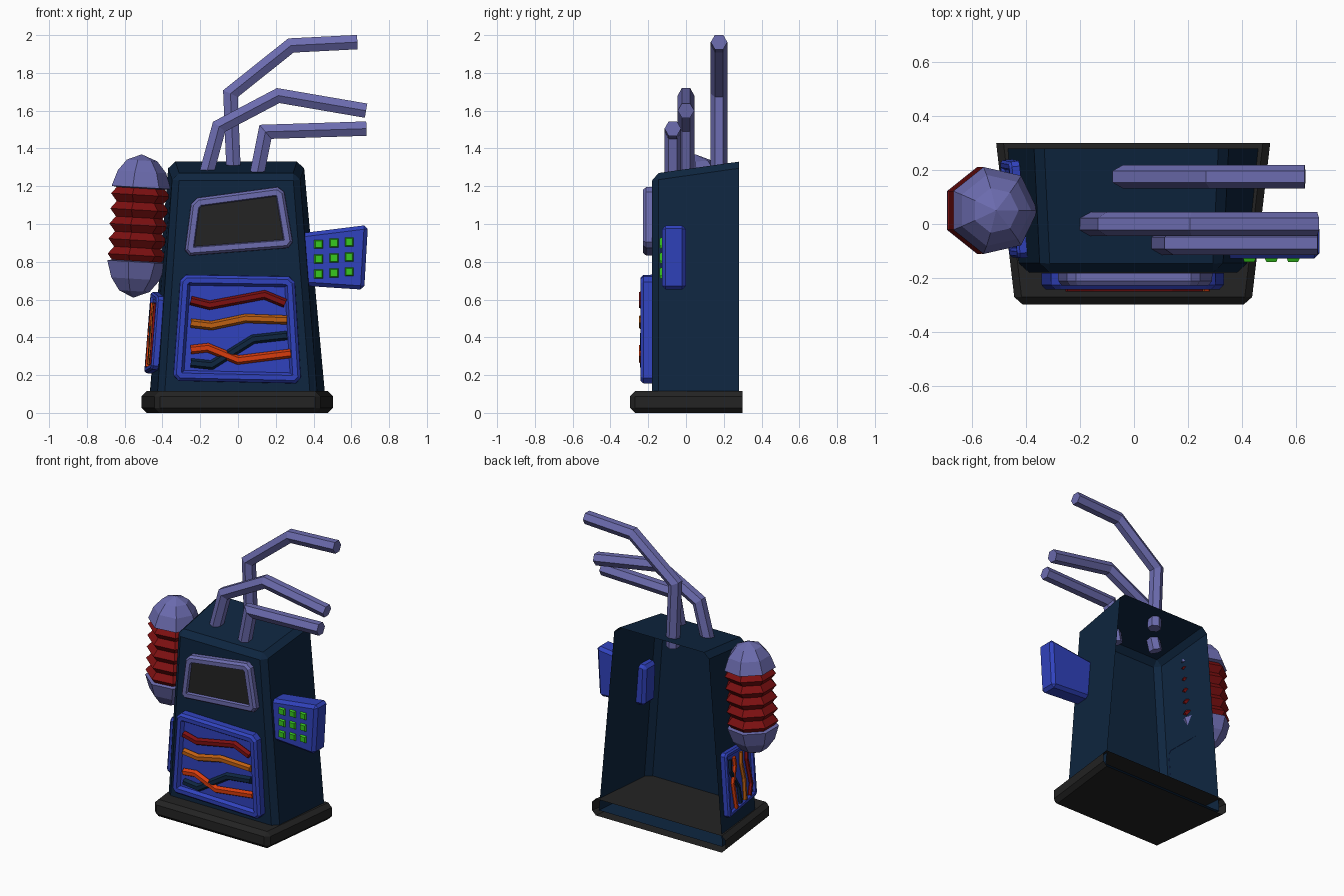
import bpy, bmesh, math
from mathutils import Matrix, Vector

if "Cube" in bpy.data.objects:
    bpy.data.objects.remove(bpy.data.objects["Cube"])


def material(name, r, g, b):
    m = bpy.data.materials.new(name)
    m.use_nodes = True
    m.diffuse_color = (r, g, b, 1)
    m.node_tree.nodes["Principled BSDF"].inputs["Base Color"].default_value = (r, g, b, 1)
    return m


NAVY = material("navy", .0044, .019, .051)
BLACK = material("charcoal", .017, .017, .017)
LILAC = material("periwinkle", .15, .15, .43)
BLUE = material("blue", .03, .055, .51)
RED = material("dark red", .205, .005, .0055)
ORANGE = material("orange", .515, .115, .006)
SCARLET = material("red orange", .68, .045, .004)
GREEN = material("green", .038, .578, .013)


def finish(name, bm, mats, matrix=Matrix()):
    bm.transform(matrix)
    bmesh.ops.recalc_face_normals(bm, faces=bm.faces)
    mesh = bpy.data.meshes.new(name)
    bm.to_mesh(mesh)
    bm.free()
    for m in mats:
        mesh.materials.append(m)
    obj = bpy.data.objects.new(name, mesh)
    bpy.context.collection.objects.link(obj)
    return obj


def frame(u, v, origin=(0, 0, 0)):
    """Matrix whose local x, y, z are right, up and outward on a wall."""
    u = Vector(u).normalized()
    n = u.cross(Vector(v)).normalized()
    m = Matrix((u, n.cross(u), n)).transposed().to_4x4()
    return Matrix.Translation(origin) @ m


FRONT = frame((1, 0, 0), (0, 0, 1))


def open_box(name, levels, bevel, mat, keep_bottom_sharp=False):
    """Tapered box without a back; each level gives back and front (half width, y, z)."""
    bm = bmesh.new()
    rings = []
    for back, front, cx in levels:
        rings.append([bm.verts.new((cx + s * p[0], p[1], p[2]))
                      for s, p in ((-1, back), (-1, front), (1, front), (1, back))])
    low, high = rings
    bm.faces.new(low)
    bm.faces.new(high)
    for i in range(3):
        bm.faces.new((low[i], low[i + 1], high[i + 1], high[i]))
    edges = [e for e in bm.edges if not e.is_boundary
             and not (keep_bottom_sharp and all(v in low for v in e.verts))]
    bmesh.ops.recalc_face_normals(bm, faces=bm.faces)
    bmesh.ops.bevel(bm, geom=edges, offset=bevel, segments=1, affect='EDGES')
    return finish(name, bm, [mat])


def plates(name, outlines, depth, steps, mats, matrix=FRONT, corner=0.0):
    """Raise each outline by (inset, height) steps; the last face takes the last material."""
    bm = bmesh.new()
    for pts in outlines:
        pts = [Vector((x, y, depth)) for x, y in pts]
        if corner:
            cut = []
            for i, p in enumerate(pts):
                for q in (pts[i - 1], pts[(i + 1) % len(pts)]):
                    cut.append(p + (q - p).normalized() * corner)
            pts = cut
        face = bm.faces.new([bm.verts.new(p) for p in pts])
        face.normal_update()
        if face.normal.z < 0:
            face.normal_flip()
        for inset, height in steps:
            bmesh.ops.inset_region(bm, faces=[face], thickness=inset, depth=height,
                                   use_boundary=True, use_even_offset=True)
        face.material_index = len(mats) - 1
    return finish(name, bm, mats, matrix)


def tube(name, path, depth, radius, mat, matrix=FRONT, phase=0.0):
    """Six-sided mitred tube along a path lying in a wall plane."""
    bm = bmesh.new()
    pts = [Vector(p) for p in path]
    rings = []
    for i, p in enumerate(pts):
        a = (p - pts[i - 1]).normalized() if i else None
        b = (pts[i + 1] - p).normalized() if i < len(pts) - 1 else None
        t = ((a or b) + (b or a)).normalized()
        side = Vector((-t.y, t.x)) / t.dot(a or b)
        ring = []
        for k in range(6):
            ang = phase + k * math.tau / 6
            q = p + side * radius * math.sin(ang)
            ring.append(bm.verts.new((q.x, q.y, depth + radius * math.cos(ang))))
        rings.append(ring)
    for r, s in zip(rings, rings[1:]):
        for k in range(6):
            bm.faces.new((r[k], r[k - 1], s[k - 1], s[k]))
    bm.faces.new(rings[0])
    bm.faces.new(rings[-1])
    return finish(name, bm, [mat], matrix)


def lathe(name, profile, mat, matrix, sides=7):
    """Turn (radius, height) points about local z."""
    bm = bmesh.new()
    verts = [bm.verts.new((r, 0, z)) for r, z in profile]
    edges = [bm.edges.new(pair) for pair in zip(verts, verts[1:])]
    bmesh.ops.spin(bm, geom=verts + edges, cent=(0, 0, 0), axis=(0, 0, 1),
                   angle=math.tau, steps=sides)
    bmesh.ops.remove_doubles(bm, verts=bm.verts, dist=0.0005)
    return finish(name, bm, [mat], matrix)


# Cabinet shell and plinth, both open at the back
open_box("cabinet", [((.47, .28, .03), (.425, -.18, .03), -.003),
                     ((.357, .28, 1.33), (.335, -.18, 1.265), -.01)], .035, NAVY, True)
open_box("plinth", [((.507, .3, 0), (.437, -.297, 0), -.003),
                    ((.507, .3, .115), (.437, -.297, .115), -.003)], .027, BLACK)

# Framed screen
plates("screen", [[(-.285, .83), (.295, .875), (.24, 1.2), (-.245, 1.135)]], .181,
       [(.001, .03), (.013, .017), (.028, 0), (.005, -.017)], [LILAC, BLACK], corner=.03)


# Wiring panel, used on the front and smaller on the right wall
def wiring_panel(prefix, matrix):
    plates(prefix + "_panel", [[(-.345, .17), (.335, .155), (.3, .722), (-.305, .732)]], .181,
           [(.001, .045), (.015, .016), (.026, 0), (.014, -.022)], [BLUE], matrix, .03)
    wires = {
        "red": (RED, [(-.25, .595), (-.15, .57), (.14, .625), (.25, .58)]),
        "orange": (ORANGE, [(-.25, .475), (-.14, .462), (.04, .5), (.26, .492)]),
        "navy": (NAVY, [(-.25, .265), (-.14, .253), (.08, .39), (.26, .41)]),
        "scarlet": (SCARLET, [(-.25, .335), (-.16, .345), (0, .28), (.28, .315)]),
    }
    for colour, (mat, path) in wires.items():
        depth = .224 if colour == "navy" else .229
        tube(f"{prefix}_{colour}_wire", path, depth, .024, mat, matrix, math.pi / 6)


wiring_panel("front", FRONT)
wall = frame((.045, -.46, 0), (.1, 0, 1.27), (-.424, .06, .42))
wiring_panel("side", wall @ Matrix.Rotation(-math.pi / 2, 4, 'Z') @ Matrix.Scale(.64, 4)
             @ Matrix.Translation((0, -.44, -.18)))

# Keypad block on the left wall
bm = bmesh.new()
outline = [(.32, .675), (.668, .652), (.688, .995), (.31, .948)]
face = bm.faces.new([bm.verts.new((x, z, 0)) for x, z in outline])
raised = bmesh.ops.extrude_face_region(bm, geom=[face])["geom"]
bmesh.ops.translate(bm, vec=(0, 0, .128),
                    verts=[g for g in raised if isinstance(g, bmesh.types.BMVert)])
bmesh.ops.recalc_face_normals(bm, faces=bm.faces)
bmesh.ops.bevel(bm, geom=bm.edges[:], offset=.02, segments=1, affect='EDGES')
finish("keypad", bm, [BLUE], FRONT)

# Three by three buttons
buttons = []
for row in range(3):
    for col in range(3):
        x, z, h = .427 + .081 * col, .735 + .079 * row + .006 * col, .024
        buttons.append([(x - h, z - h), (x + h, z - h), (x + h, z + h), (x - h, z + h)])
plates("keypad_buttons", buttons, .127, [(.006, .014)], [GREEN])

# Bent pipes rising from the top
pipes = {
    "back_pipe": (-.175, [(-.022, 1.25), (-.04, 1.69), (.28, 1.945), (.632, 1.963)]),
    "middle_pipe": (0, [(-.18, 1.22), (-.1, 1.515), (.213, 1.68), (.678, 1.6)]),
    "front_pipe": (.07, [(.09, 1.21), (.145, 1.488), (.68, 1.505)]),
}
for name, (depth, path) in pipes.items():
    tube(name, path, depth, .044, LILAC)

# Tilted canister with domed ends and red bellows
tilt = Matrix.Translation((-.555, .05, .61)) @ Matrix.Rotation(math.radians(3.4), 4, 'Y')
dome = [(0, 0), (.085, .035), (.135, .1), (.165, .19), (.11, .2)]
lathe("canister_bottom", dome, LILAC, tilt)
lathe("canister_top", [(r, .76 - z * .92) for r, z in dome], LILAC, tilt)
bellows = [(.13 if i % 2 == 0 else .165, .185 + .04 * i) for i in range(11)]
lathe("canister_bellows", bellows, RED, tilt)
